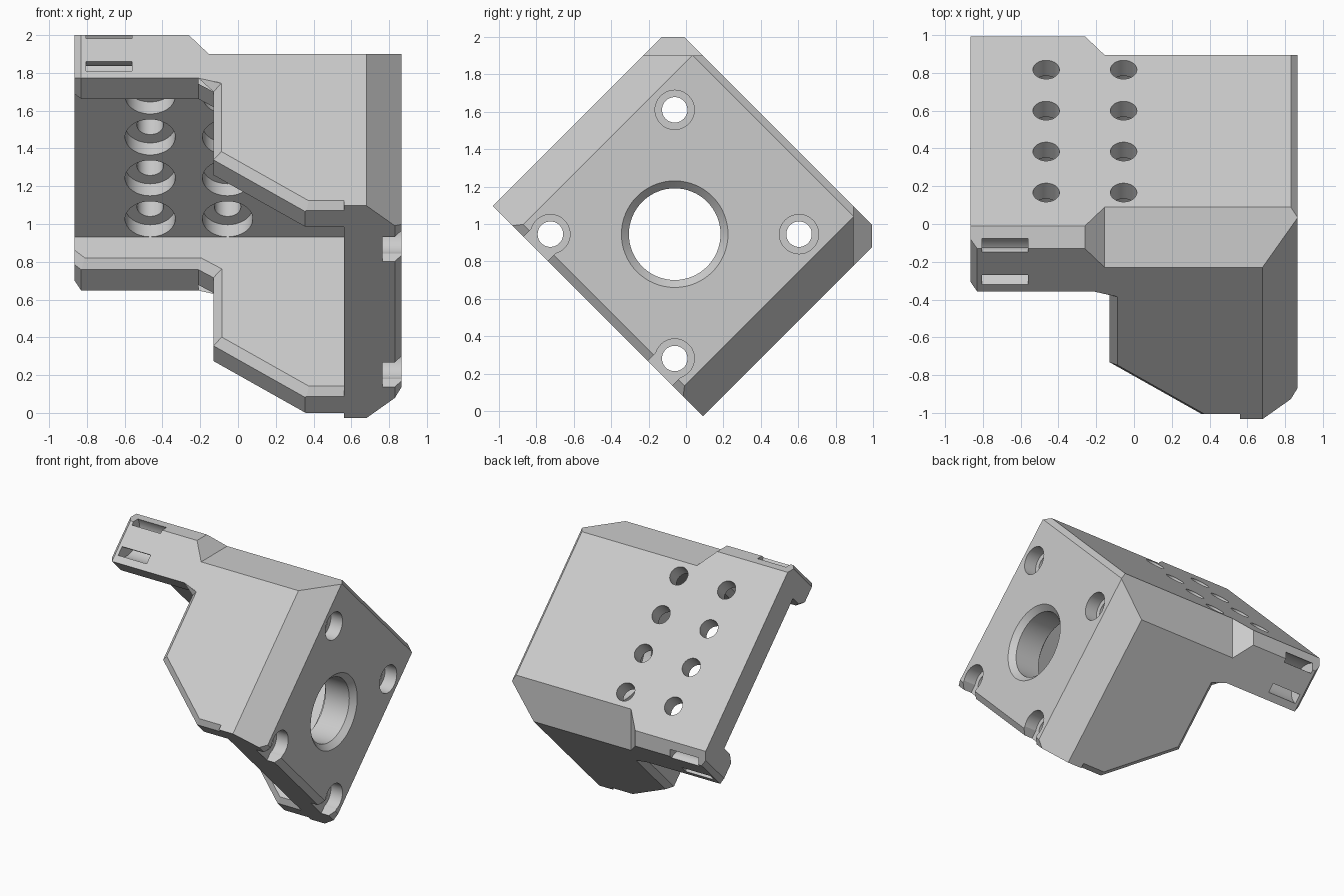
import bpy, bmesh, math
from mathutils import Matrix, Vector

cube = bpy.data.objects.get("Cube")
if cube:
    bpy.data.objects.remove(cube, do_unlink=True)

# Working frame: x along the bracket, y towards the drilled plate, z across the walls.
# The finished part is tipped 45 degrees about x.


def finish(name, bm):
    bmesh.ops.recalc_face_normals(bm, faces=bm.faces[:])
    mesh = bpy.data.meshes.new(name)
    bm.to_mesh(mesh)
    bm.free()
    obj = bpy.data.objects.new(name, mesh)
    bpy.context.collection.objects.link(obj)
    return obj


def box(name, low, high):
    bm = bmesh.new()
    bmesh.ops.create_cube(bm, size=1)
    low, high = Vector(low), Vector(high)
    for v in bm.verts:
        v.co = (low + high) / 2 + v.co * (high - low)
    return finish(name, bm)


def loft(name, rings, closed=False):
    bm = bmesh.new()
    loops = [[bm.verts.new(p) for p in ring] for ring in rings]
    pairs = list(zip(loops, loops[1:]))
    if closed:
        pairs.append((loops[-1], loops[0]))
    else:
        bm.faces.new(loops[0])
        bm.faces.new(loops[-1])
    for a, b in pairs:
        for i in range(len(a)):
            j = (i + 1) % len(a)
            bm.faces.new((a[i], a[j], b[j], b[i]))
    return finish(name, bm)


def lathe(name, profile, y=0, z=0, x=0, along_y=False, closed=False, steps=48):
    """Revolve (axial, radius) pairs about x, or about y when along_y is set."""
    rings = []
    for axial, radius in profile:
        ring = []
        for i in range(steps):
            t = math.tau * i / steps
            c, s = radius * math.cos(t), radius * math.sin(t)
            ring.append((x + c, axial, z + s) if along_y else (axial, y + c, z + s))
        rings.append(ring)
    return loft(name, rings, closed)


def combine(target, tool, operation):
    mod = target.modifiers.new("combine", "BOOLEAN")
    mod.operation = operation
    mod.solver = "EXACT"
    mod.object = tool
    bpy.context.view_layer.objects.active = target
    bpy.ops.object.modifier_apply(modifier=mod.name)
    bpy.data.objects.remove(tool, do_unlink=True)


def side_wall(side):
    """Stepped wall with chamfered free edges."""
    path = [(-0.9, 1.075), (-0.83, 1.0), (-0.21, 1.0), (-0.13, 0.94),
            (-0.13, 0.43), (0.36, 0.04), (0.9, 0.04)]
    inner, outer = 0.595, 0.797
    bm = bmesh.new()
    outline = path + [(0.9, 1.5), (-0.9, 1.5)]
    face = bm.faces.new([bm.verts.new((x, y, inner)) for x, y in outline])
    grown = bmesh.ops.extrude_face_region(bm, geom=[face])["geom"]
    for v in grown:
        if isinstance(v, bmesh.types.BMVert):
            v.co.z = outer
    bmesh.ops.recalc_face_normals(bm, faces=bm.faces[:])
    rims = []
    for e in bm.edges:
        a, b = (v.co for v in e.verts)
        if abs(a.z - b.z) > 0.01 or max(a.y, b.y) > 1.2:
            continue
        if a.z < 0.7 or min(a.x, b.x) > -0.22:
            rims.append(e)
    bmesh.ops.bevel(bm, geom=rims, offset=0.044, offset_type="OFFSET",
                    segments=1, affect="EDGES")
    for v in bm.verts:
        v.co.z *= side
    return finish("side_wall", bm)


# Plates and walls
bracket = box("motor_bracket", (-0.95, 1.2, -0.9), (0.95, 1.5, 0.9))
combine(bracket, box("end_plate", (0.56, 0, -0.9), (0.95, 1.45, 0.9)), "UNION")
for side in (-1, 1):
    combine(bracket, side_wall(side), "UNION")

# Chamfered outer envelope: x, half width, top, corner cut, bottom
stations = [(-0.865, 0.76, 1.407, 0.05, 0.045), (-0.83, 0.795, 1.407, 0.085, 0.045),
            (-0.26, 0.795, 1.407, 0.085, 0.045), (-0.155, 0.795, 1.407, 0.226, 0.045),
            (0.68, 0.795, 1.407, 0.226, 0.045), (0.83, 0.645, 1.407, 0.076, 0.045),
            (0.865, 0.61, 1.37, 0.004, 0.09)]
envelope = loft("envelope", [
    [(x, low, -w), (x, low, w), (x, top - c, w), (x, top, w - c),
     (x, top, c - w), (x, top - c, -w)] for x, w, top, c, low in stations])
combine(bracket, envelope, "INTERSECT")

# Shaft opening with chamfered rim and inner recess
centre = 0.626
combine(bracket, lathe("shaft_hole", [(0.5, 0.33), (0.62, 0.33), (0.62, 0.245),
                                      (0.825, 0.245), (0.885, 0.305)],
                       y=centre, steps=64), "DIFFERENCE")

# Four counterbored motor screws; the lower pair break through the edge
for dy in (-0.47, 0.47):
    for z in (-0.47, 0.47):
        y = centre + dy
        combine(bracket, lathe("screw_hole", [(0.5, 0.068), (0.765, 0.068),
                                              (0.765, 0.105), (0.9, 0.105)], y=y, z=z), "DIFFERENCE")
        if dy < 0:
            combine(bracket, box("screw_notch", (0.765, -0.1, z - 0.092),
                                 (0.9, y - 0.045, z + 0.092)), "DIFFERENCE")

# Two rows of counterbored holes through the long plate
for x in (-0.465, -0.055):
    for z in (-0.46, -0.153, 0.153, 0.46):
        combine(bracket, lathe("plate_hole", [(1.1, 0.133), (1.29, 0.133),
                                              (1.29, 0.07), (1.5, 0.07)],
                               x=x, z=z, along_y=True), "DIFFERENCE")

# Curved cable tie tunnels in the arms
for z in (-0.795, 0.795):
    combine(bracket, lathe("tie_tunnel", [(-0.805, 0.085), (-0.805, 0.155),
                                          (-0.56, 0.155), (-0.56, 0.085)],
                           y=1.21, z=z, closed=True), "DIFFERENCE")

# Tip the part on its edge
bracket.data.transform(Matrix.Translation((0, -0.503, 0.503)) @ Matrix.Rotation(math.pi / 4, 4, "X"))

# Single grey finish
grey = bpy.data.materials.new("light_grey")
grey.use_nodes = True
colour = (0.6, 0.6, 0.6, 1)
grey.diffuse_color = colour
grey.node_tree.nodes["Principled BSDF"].inputs["Base Color"].default_value = colour
bracket.data.materials.clear()
bracket.data.materials.append(grey)
for p in bracket.data.polygons:
    p.material_index = 0

bpy.ops.object.select_all(action="DESELECT")
bracket.select_set(True)
bpy.context.view_layer.objects.active = bracket
bpy.ops.object.shade_smooth_by_angle(angle=math.radians(25))
